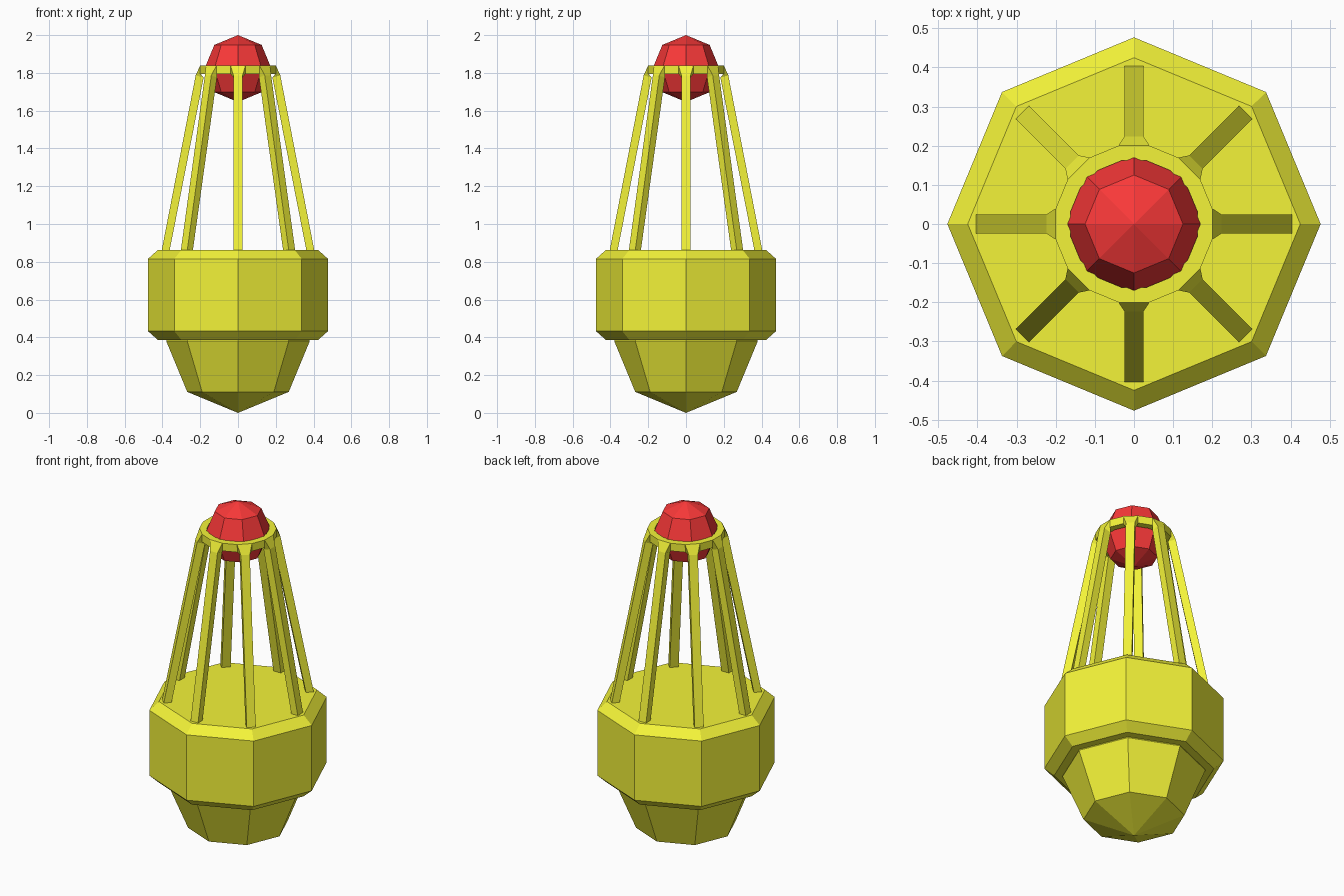
import bpy, bmesh
from math import sin, cos, pi

if "Cube" in bpy.data.objects:
    bpy.data.objects.remove(bpy.data.objects["Cube"])


def material(name, color):
    m = bpy.data.materials.new(name)
    m.diffuse_color = color
    m.use_nodes = True
    m.node_tree.nodes["Principled BSDF"].inputs["Base Color"].default_value = m.diffuse_color
    return m


YELLOW = material("yellow_paint", (0.9, 0.9, 0.04, 1))
RED = material("red_lamp", (0.95, 0.04, 0.04, 1))


def finish(name, bm, mat):
    bmesh.ops.recalc_face_normals(bm, faces=bm.faces)
    me = bpy.data.meshes.new(name)
    bm.to_mesh(me)
    bm.free()
    me.materials.append(mat)
    ob = bpy.data.objects.new(name, me)
    bpy.context.collection.objects.link(ob)
    return ob


def bridge(bm, loops, closed):
    pairs = list(zip(loops, loops[1:]))
    if closed:
        pairs.append((loops[-1], loops[0]))
    for a, b in pairs:
        n = len(a)
        for i in range(n):
            j = (i + 1) % n
            bm.faces.new((a[i], a[j], b[j], b[i]))
    if not closed:
        bm.faces.new(loops[0])
        bm.faces.new(loops[-1])


def lathe(name, profile, sides, offset, closed, mat):
    bm = bmesh.new()
    angles = [offset + 2 * pi * i / sides for i in range(sides)]
    loops = [[bm.verts.new((r * cos(a), r * sin(a), z)) for a in angles]
             for r, z in profile]
    bridge(bm, loops, closed)
    return finish(name, bm, mat)


def ball(name, radius, z, mat):
    bm = bmesh.new()
    bmesh.ops.create_uvsphere(bm, u_segments=8, v_segments=4, radius=radius)
    bmesh.ops.translate(bm, vec=(0, 0, z), verts=bm.verts)
    return finish(name, bm, mat)


# Octagonal float with chamfered rims, and the rounded hull beneath
lathe("float_body", [(0.425, 0.387), (0.477, 0.433), (0.477, 0.815), (0.425, 0.862)],
      8, 0, False, YELLOW)
ball("lower_hull", 0.38, 0.38, YELLOW)

# Lamp and the sixteen-sided ring that holds it
ball("lamp", 0.177, 1.823, RED)
lathe("lamp_ring", [(0.165, 1.795), (0.204, 1.795), (0.204, 1.84), (0.165, 1.84)],
      16, pi / 16, True, YELLOW)

# Eight sloping struts, flared where they meet the ring
# Each section: inner (r, z), outer (r, z), half width
SECTIONS = [((0.198, 1.795), (0.2, 1.84), 0.0398),
            ((0.182, 1.775), (0.224, 1.787), 0.024),
            ((0.363, 0.855), (0.405, 0.855), 0.024)]
for k in range(8):
    a = k * pi / 4
    bm = bmesh.new()
    loops = []
    for inner, outer, w in SECTIONS:
        corners = [(inner, -w), (inner, w), (outer, w), (outer, -w)]
        loops.append([bm.verts.new((r * cos(a) - t * sin(a), r * sin(a) + t * cos(a), z))
                      for (r, z), t in corners])
    bridge(bm, loops, False)
    finish(f"strut_{k + 1}", bm, YELLOW)
